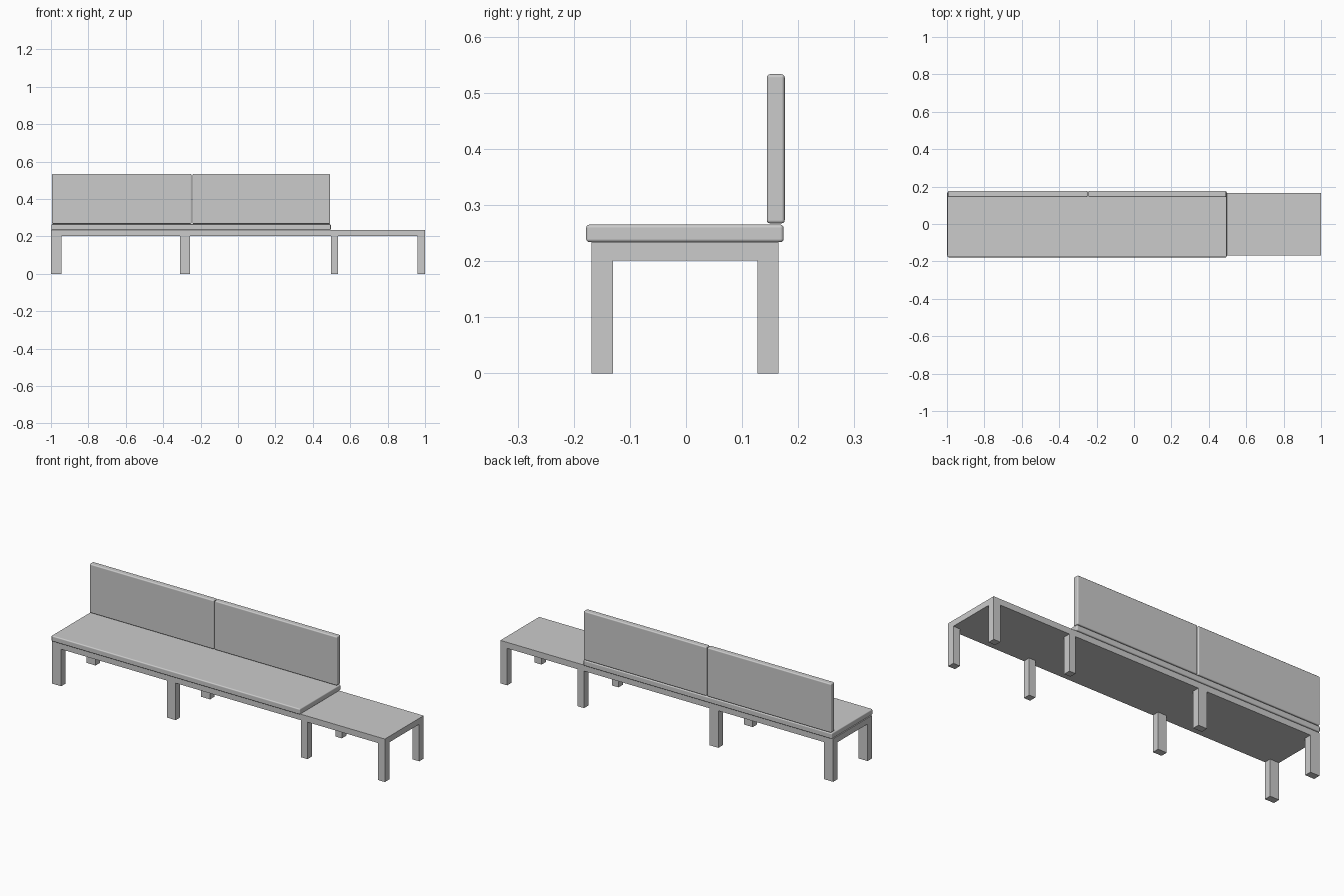
import bpy
import bmesh

if "Cube" in bpy.data.objects:
    bpy.data.objects.remove(bpy.data.objects["Cube"])


def box(name, x, y, z, bevel=0.0):
    """Box from (min, max) ranges, with optional rounded edges."""
    bm = bmesh.new()
    bmesh.ops.create_cube(bm, size=1)
    for v in bm.verts:
        for i, (lo, hi) in enumerate((x, y, z)):
            v.co[i] = lo if v.co[i] < 0 else hi
    mesh = bpy.data.meshes.new(name)
    bm.to_mesh(mesh)
    bm.free()
    ob = bpy.data.objects.new(name, mesh)
    bpy.context.collection.objects.link(ob)
    if bevel:
        mod = ob.modifiers.new("rounded_edges", 'BEVEL')
        mod.width = bevel
        mod.segments = 3
        mod.harden_normals = True
        for p in mesh.polygons:
            p.use_smooth = True
    return ob


FRONT, BACK = -0.168, 0.165
FRAME_Z = 0.201

# Long bench frame, its bare right end serving as a side table
box("bench_frame", (-1, 1), (FRONT, BACK), (FRAME_Z, 0.2335))

# Four pairs of legs
leg_ranges = [(-1, -0.945), (-0.31, -0.257), (0.497, 0.535), (0.959, 1)]
for i, x in enumerate(leg_ranges, 1):
    box(f"front_leg_{i}", x, (FRONT, -0.13), (0, FRAME_Z))
    box(f"back_leg_{i}", x, (0.127, BACK), (0, FRAME_Z))

# Seat cushion
box("seat_cushion", (-0.998, 0.496), (-0.178, 0.174), (0.2335, 0.265), 0.006)

# Two upright back cushions
for side, x in (("left", (-0.994, -0.248)), ("right", (-0.244, 0.493))):
    box(f"back_cushion_{side}", x, (0.144, 0.176), (0.267, 0.533), 0.006)
